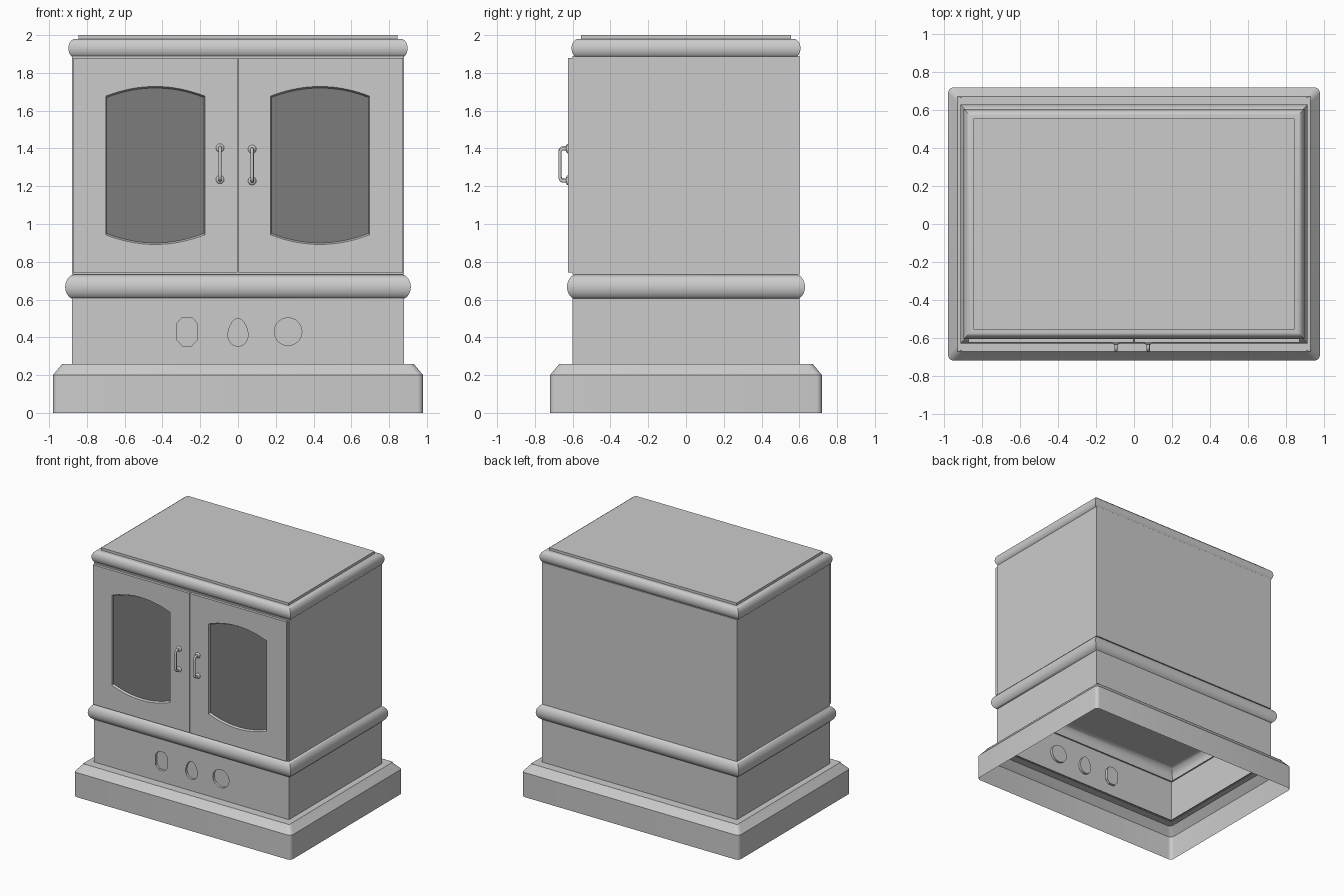
import bpy, bmesh, math
from math import sin, cos, pi

if "Cube" in bpy.data.objects:
    bpy.data.objects.remove(bpy.data.objects["Cube"])


def finish(name, bm, smooth=True):
    me = bpy.data.meshes.new(name)
    bm.to_mesh(me)
    bm.free()
    ob = bpy.data.objects.new(name, me)
    bpy.context.collection.objects.link(ob)
    bpy.ops.object.select_all(action='DESELECT')
    bpy.context.view_layer.objects.active = ob
    ob.select_set(True)
    if smooth:
        bpy.ops.object.shade_smooth_by_angle(angle=math.radians(35))
    return ob


def rect_ring(hx, hy, r=0.0, seg=5):
    """Counter-clockwise rectangle, optionally with rounded corners."""
    if r == 0:
        return [(hx, -hy), (hx, hy), (-hx, hy), (-hx, -hy)]
    pts = []
    for k, (sx, sy) in enumerate([(1, -1), (1, 1), (-1, 1), (-1, -1)]):
        for i in range(seg + 1):
            a = -pi / 2 + k * pi / 2 + i / seg * pi / 2
            pts.append((sx * (hx - r) + r * cos(a), sy * (hy - r) + r * sin(a)))
    return pts


def shell(name, profile, r=0.0, bottom=False, top=False):
    """Loft rectangular rings; profile rows are (half x, half y, z)."""
    bm = bmesh.new()
    rings = [[bm.verts.new((x, y, z)) for x, y in rect_ring(hx, hy, r)] for hx, hy, z in profile]
    n = len(rings[0])
    for a, b in zip(rings, rings[1:]):
        for i in range(n):
            j = (i + 1) % n
            bm.faces.new((a[i], a[j], b[j], b[i]))
    if bottom:
        bm.faces.new(rings[0][::-1])
    if top:
        bm.faces.new(rings[-1])
    return finish(name, bm)


def half_round(hx, hy, zc, rx, rz, seg=14):
    arc = [-pi / 2 + pi * i / seg for i in range(seg + 1)]
    return [(hx + rx * cos(a), hy + rx * cos(a), zc + rz * sin(a)) for a in arc]


def panel(name, outer, holes, y0, y1, pocket=False, flare=1.0):
    """Flat xz panel with holes; pocket=True closes each hole at y1 and leaves a thin sheet."""
    bm = bmesh.new()

    def ring(pts, y, s=1.0):
        cx = sum(p[0] for p in pts) / len(pts)
        cz = sum(p[1] for p in pts) / len(pts)
        vs = [bm.verts.new((cx + (x - cx) * s, y, cz + (z - cz) * s)) for x, z in pts]
        return vs, [bm.edges.new((vs[i], vs[(i + 1) % len(vs)])) for i in range(len(vs))]

    front = [ring(outer, y0)] + [ring(h, y0, flare) for h in holes]
    back = [ring(outer, y1)] + [ring(h, y1) for h in holes]
    for side in ([front] if pocket else [front, back]):
        bmesh.ops.triangle_fill(bm, use_beauty=True, edges=[e for _, es in side for e in es])
    for k, ((a, _), (b, _)) in enumerate(zip(front, back)):
        if pocket and k == 0:
            bmesh.ops.delete(bm, geom=b, context='VERTS')
            continue
        for i in range(len(a)):
            j = (i + 1) % len(a)
            bm.faces.new((a[i], a[j], b[j], b[i]))
        if pocket:
            bm.faces.new(b)
    bmesh.ops.recalc_face_normals(bm, faces=bm.faces[:])
    if sum(f.normal.y * f.calc_area() for f in bm.faces if abs(f.calc_center_median().y - y0) < 1e-4) > 0:
        bmesh.ops.reverse_faces(bm, faces=bm.faces[:])
    return finish(name, bm)


def box_loop(x0, x1, z0, z1):
    return [(x0, z0), (x1, z0), (x1, z1), (x0, z1)]


# Plinth: hollow, chamfered, with a ledge running in to the body
shell("plinth", [(.98, .72, 0), (.98, .72, .20), (.93, .67, .26)], r=.03)
shell("plinth_ledge", [(.931, .671, .2595), (.87, .59, .26)])

# Lower body: three thin walls and a front with three shallow pockets
bm = bmesh.new()
path = [(.88, -.6), (.88, .6), (-.88, .6), (-.88, -.6)]
lo = [bm.verts.new((x, y, .255)) for x, y in path]
hi = [bm.verts.new((x, y, .61)) for x, y in path]
for i in range(3):
    bm.faces.new((lo[i], lo[i + 1], hi[i + 1], hi[i]))
finish("lower_walls", bm, False)

octagon = [(-.27 + sx, .43 + sz) for sx, sz in
           [(-.025, -.075), (.025, -.075), (.053, -.045), (.053, .045),
            (.025, .075), (-.025, .075), (-.053, .045), (-.053, -.045)]]
turn = [2 * pi * i / 32 for i in range(32)]
egg = [(.052 * sin(t) * (1 - .2 * cos(t)), .427 + .073 * cos(t)) for t in turn]
circle = [(.265 + .073 * cos(t), .43 + .073 * sin(t)) for t in turn]
panel("lower_front", box_loop(-.88, .88, .255, .61), [octagon, egg, circle], -.6, -.58, pocket=True)

# Mouldings, upper cabinet and top plate
shell("waist_moulding", half_round(.86, .575, .667, .055, .067))
shell("cabinet", [(.88, .6, .733), (.88, .6, 1.89)], bottom=True, top=True)
shell("top_moulding", half_round(.862, .57, 1.93, .036, .05), bottom=True, top=True)
shell("top_plate", [(.845, .555, 1.975), (.845, .555, 2.0)], bottom=True, top=True)

# Doors with arched windows, dark glass and handles
glass = bpy.data.materials.new("dark_glass")
glass.diffuse_color = (.2, .2, .2, 1)
glass.use_nodes = True
glass.node_tree.nodes["Principled BSDF"].inputs["Base Color"].default_value = glass.diffuse_color


def window(cx, hw=.257, seg=16):
    us = [-1 + 2 * i / seg for i in range(seg + 1)]
    low = [(cx + hw * u, .95 - .05 * (1 - u * u)) for u in us]
    return low + [(cx + hw * u, 1.67 + .05 * (1 - u * u)) for u in reversed(us)]


def handle(name, x, zc):
    cu = bpy.data.curves.new(name, 'CURVE')
    cu.dimensions = '3D'
    cu.bevel_depth = .0085
    cu.bevel_resolution = 3
    cu.use_fill_caps = True
    sp = cu.splines.new('NURBS')
    pts = [(-.615, .083), (-.645, .088), (-.668, .078), (-.668, .04),
           (-.668, -.04), (-.668, -.078), (-.645, -.088), (-.615, -.083)]
    sp.points.add(len(pts) - 1)
    for p, (y, z) in zip(sp.points, pts):
        p.co = (x, y, zc + z, 1)
    sp.use_endpoint_u = True
    sp.order_u = 3
    sp.resolution_u = 6
    ob = bpy.data.objects.new(name, cu)
    bpy.context.collection.objects.link(ob)
    bpy.ops.object.select_all(action='DESELECT')
    bpy.context.view_layer.objects.active = ob
    ob.select_set(True)
    bpy.ops.object.convert(target='MESH')
    bpy.ops.object.shade_smooth_by_angle(angle=math.radians(50))
    # rounded mounting studs
    for tag, z in (("top", zc + .084), ("bottom", zc - .084)):
        bpy.ops.mesh.primitive_uv_sphere_add(segments=20, ring_count=12, radius=1, location=(x, -.625, z))
        stud = bpy.context.object
        stud.name = f"{name}_{tag}_stud"
        stud.scale = (.022, .012, .022)
        bpy.ops.object.shade_smooth()


for side, x0, x1, wx, hx, hz in (("left", -.873, -.002, -.438, -.095, 1.319),
                                 ("right", .002, .873, .434, .075, 1.312)):
    arch = window(wx)
    panel(f"{side}_door", box_loop(x0, x1, .742, 1.88), [arch], -.624, -.602, flare=1.02)
    pane = panel(f"{side}_glass", arch, [], -.610, -.604)
    pane.data.materials.append(glass)
    handle(f"{side}_handle", hx, hz)
